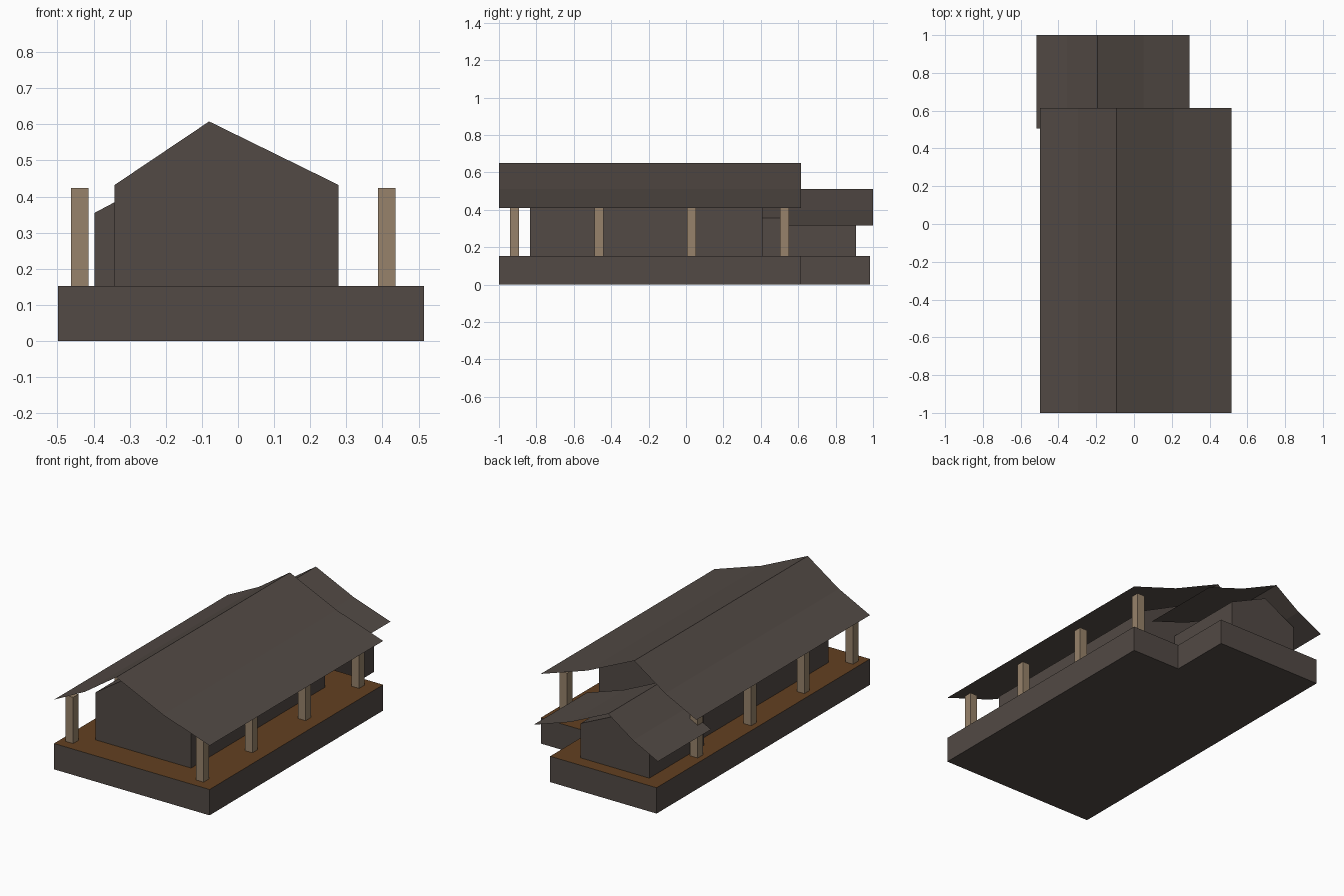
import bpy, bmesh

if "Cube" in bpy.data.objects:
    bpy.data.objects.remove(bpy.data.objects["Cube"])


def material(name, rgb):
    m = bpy.data.materials.new(name)
    m.diffuse_color = (*rgb, 1)
    m.use_nodes = True
    m.node_tree.nodes["Principled BSDF"].inputs["Base Color"].default_value = m.diffuse_color
    return m


DARK = material("dark weathered wood", (0.085, 0.068, 0.059))
FLOOR = material("brown floor", (0.125, 0.051, 0.015))
POST = material("tan post wood", (0.31, 0.225, 0.145))


def sweep(name, points, offset, mats, closed=True):
    """Sweep a profile along offset; closed profiles become capped solids."""
    bm = bmesh.new()
    verts = [bm.verts.new(p) for p in points]
    if closed:
        geom = [bm.faces.new(verts)]
    else:
        geom = [bm.edges.new(pair) for pair in zip(verts, verts[1:])]
    if closed:
        out = bmesh.ops.extrude_face_region(bm, geom=geom, use_keep_orig=True)
    else:
        out = bmesh.ops.extrude_edge_only(bm, edges=geom)
    moved = [g for g in out["geom"] if isinstance(g, bmesh.types.BMVert)]
    bmesh.ops.translate(bm, verts=moved, vec=offset)
    bmesh.ops.recalc_face_normals(bm, faces=bm.faces)
    if not closed:
        # roof sheets face upward
        down = [f for f in bm.faces if f.normal.z < 0]
        bmesh.ops.reverse_faces(bm, faces=down)
    me = bpy.data.meshes.new(name)
    bm.to_mesh(me)
    bm.free()
    for m in mats:
        me.materials.append(m)
    ob = bpy.data.objects.new(name, me)
    bpy.context.collection.objects.link(ob)
    return ob


def walls(name, left, right, ridge, base, eave, peak, y0, y1):
    prof = [(left, base), (right, base), (right, eave), (ridge, peak), (left, eave)]
    sweep(name, [(x, y0, z) for x, z in prof], (0, y1 - y0, 0), [DARK])


def roof(name, left, right, ridge, eave, top, y0, y1):
    # each slope breaks to a flatter pitch half way down
    bend = top - (top - eave) * 0.58
    prof = [(left, eave), ((left + ridge) / 2, bend), (ridge, top),
            ((right + ridge) / 2, bend), (right, eave)]
    sweep(name, [(x, y0, z) for x, z in prof], (0, y1 - y0, 0), [DARK], closed=False)


# Stepped platform with a brown floor on top
H = 0.152
outline = [(-0.498, -1), (0.515, -1), (0.515, 0.615), (0.195, 0.615),
           (0.195, 0.985), (-0.498, 0.985)]
platform = sweep("platform", [(x, y, 0) for x, y in outline], (0, 0, H), [DARK, FLOOR])
for f in platform.data.polygons:
    f.material_index = 1 if f.normal.z > 0.5 else 0

# Main hall and rear wing
walls("main_walls", -0.342, 0.279, -0.08, H, 0.432, 0.608, -0.835, 0.41)
walls("wing_walls", -0.397, 0.05, -0.19, H, 0.355, 0.465, 0.40, 0.908)

# Thin roofs
roof("main_roof", -0.498, 0.515, -0.093, 0.41, 0.65, -1, 0.615)
roof("wing_roof", -0.517, 0.293, -0.193, 0.317, 0.511, 0.505, 1.0)

# Veranda posts along both sides
R = 0.0243
for side, x in (("left", -0.438), ("right", 0.412)):
    for i, y in enumerate((-0.918, -0.465, 0.03, 0.527)):
        ring = [(x - R, y - R, H), (x + R, y - R, H), (x + R, y + R, H), (x - R, y + R, H)]
        sweep(f"{side}_post_{i + 1}", ring, (0, 0, 0.424 - H), [POST])
